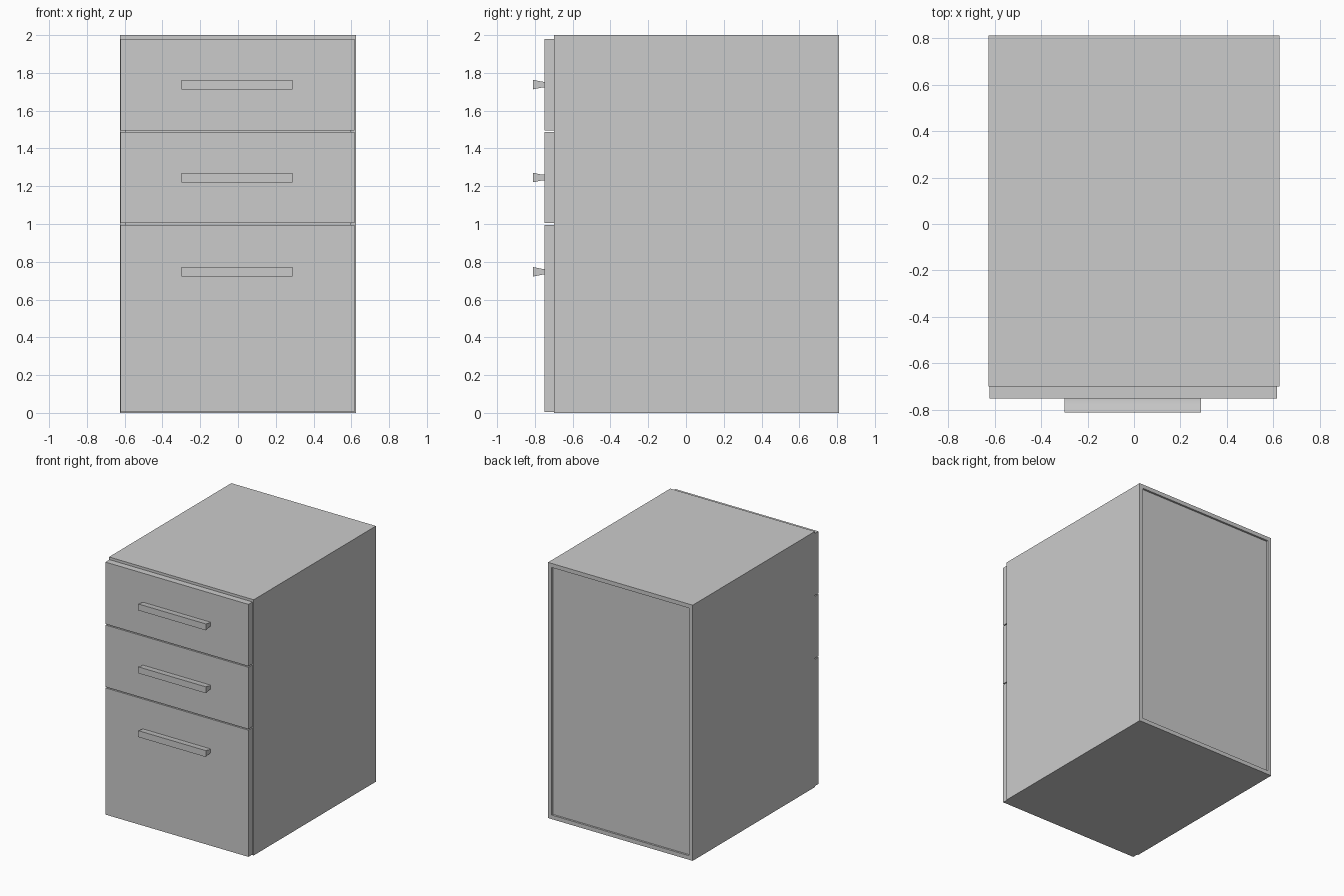
import bpy, bmesh, math
from mathutils import Vector

if "Cube" in bpy.data.objects:
    bpy.data.objects.remove(bpy.data.objects["Cube"])


def add_object(name, bm):
    bmesh.ops.recalc_face_normals(bm, faces=bm.faces)
    mesh = bpy.data.meshes.new(name)
    bm.to_mesh(mesh)
    bm.free()
    obj = bpy.data.objects.new(name, mesh)
    bpy.context.collection.objects.link(obj)
    return obj


def box_bmesh(lo, hi):
    lo, hi = Vector(lo), Vector(hi)
    bm = bmesh.new()
    bmesh.ops.create_cube(bm, size=1)
    for v in bm.verts:
        v.co = (lo + hi) / 2 + v.co * (hi - lo)
    return bm


def recess(bm, direction, border, depth):
    """Inset the face looking along y in the given direction and push it in."""
    bm.normal_update()
    face = max(bm.faces, key=lambda f: f.normal.y * direction)
    bmesh.ops.inset_individual(bm, faces=[face], thickness=border)
    ext = bmesh.ops.extrude_discrete_faces(bm, faces=[face])["faces"][0]
    bmesh.ops.translate(bm, verts=ext.verts, vec=(0, -direction * depth, 0))


def handle(name, z):
    # Waisted pull profile (y, z), swept along x in three sections
    half = [(-0.748, 0.015), (-0.757, 0.015), (-0.770, 0.017),
            (-0.785, 0.020), (-0.800, 0.0235), (-0.811, 0.025)]
    profile = half + [(y, -h) for y, h in reversed(half)]
    bm = bmesh.new()
    rings = [[bm.verts.new((x, y, z + h)) for y, h in profile]
             for x in (-0.298, -0.271, 0.262, 0.289)]
    n = len(profile)
    for a, b in zip(rings, rings[1:]):
        for i in range(n):
            j = (i + 1) % n
            bm.faces.new((a[i], a[j], b[j], b[i]))
    bm.faces.new(rings[0])
    bm.faces.new(rings[-1])
    obj = add_object(name, bm)
    bpy.ops.object.select_all(action='DESELECT')
    obj.select_set(True)
    bpy.context.view_layer.objects.active = obj
    bpy.ops.object.shade_smooth_by_angle(angle=math.radians(30))


# Cabinet body: shallow recessed back panel, deep drawer cavity at the front
body = box_bmesh((-0.626, -0.70, 0), (0.626, 0.811, 2))
recess(body, 1, 0.045, 0.015)
recess(body, -1, 0.045, 1.46)
add_object("cabinet_body", body)

# Drawer fronts with their pulls: (name, bottom, top, pull height)
for part, z0, z1, zh in (("bottom", 0.005, 0.996, 0.747),
                         ("middle", 1.004, 1.488, 1.246),
                         ("top", 1.496, 1.98, 1.738)):
    add_object(part + "_drawer_front",
               box_bmesh((-0.622, -0.75, z0), (0.616, -0.70, z1)))
    handle(part + "_drawer_handle", zh)
